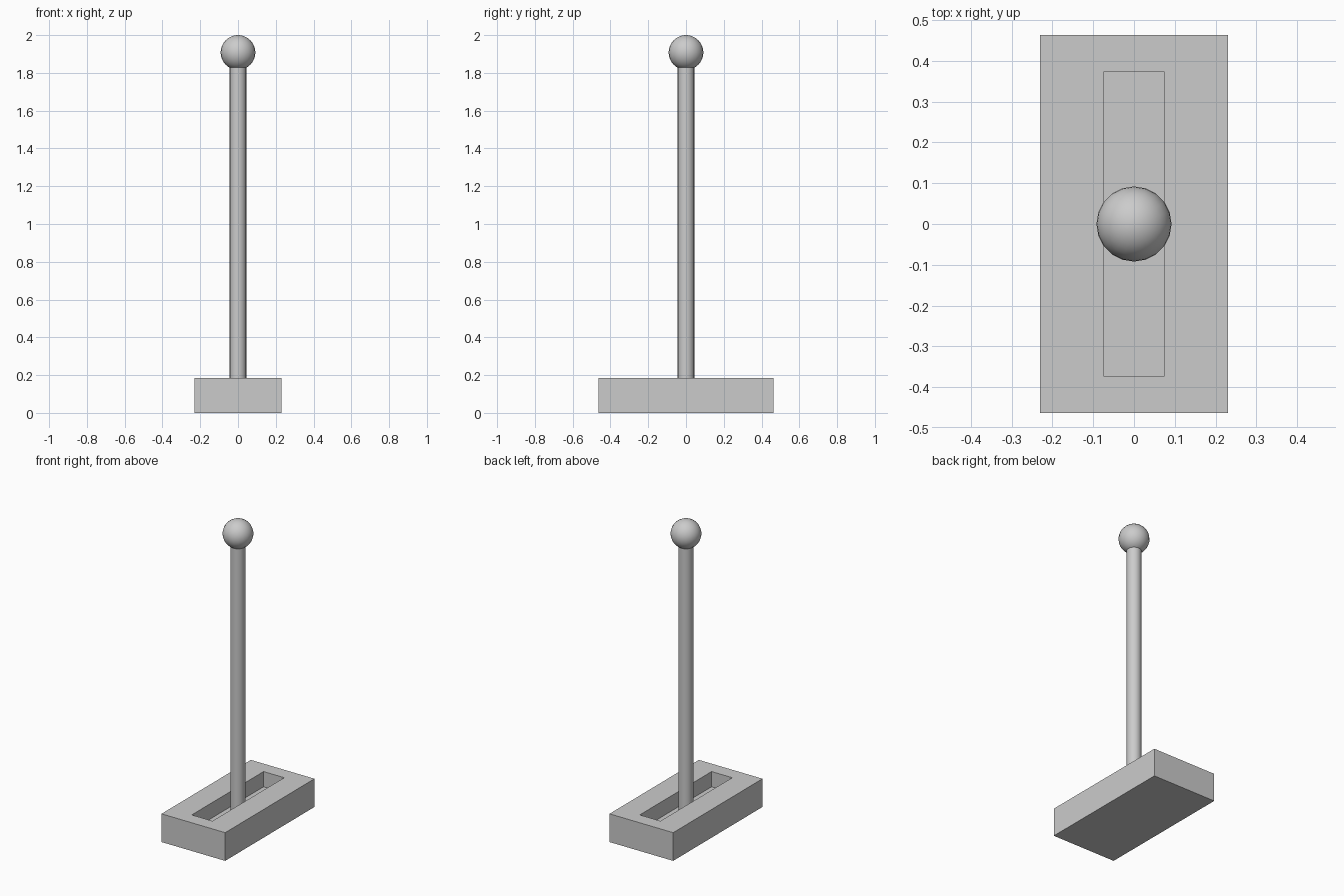
import bpy, bmesh

if "Cube" in bpy.data.objects:
    bpy.data.objects.remove(bpy.data.objects["Cube"])

W, L, H = 0.231, 0.463, 0.185      # base half width, half length, height
SW, SL, FLOOR = 0.075, 0.372, 0.085  # slot half width, half length, floor height
ROD_R, BALL_R = 0.044, 0.092


def finish(name, bm, smooth=False):
    bmesh.ops.recalc_face_normals(bm, faces=bm.faces)
    mesh = bpy.data.meshes.new(name)
    bm.to_mesh(mesh)
    bm.free()
    obj = bpy.data.objects.new(name, mesh)
    bpy.context.collection.objects.link(obj)
    if smooth:
        bpy.ops.object.select_all(action='DESELECT')
        obj.select_set(True)
        bpy.context.view_layer.objects.active = obj
        bpy.ops.object.shade_smooth_by_angle()
    return obj


# Base block with a recessed slot in its top
bm = bmesh.new()


def ring(w, l, z):
    return [bm.verts.new((x * w, y * l, z)) for x, y in ((-1, -1), (1, -1), (1, 1), (-1, 1))]


rings = [ring(W, L, 0), ring(W, L, H), ring(SW, SL, H), ring(SW, SL, FLOOR)]
for a, b in zip(rings, rings[1:]):
    for i in range(4):
        j = (i + 1) % 4
        bm.faces.new((a[i], a[j], b[j], b[i]))
bm.faces.new(rings[0])
bm.faces.new(rings[-1])
finish("base", bm)

# Lever rod standing on the slot floor
top = 2 - BALL_R
bm = bmesh.new()
bmesh.ops.create_cone(bm, cap_ends=True, segments=20, radius1=ROD_R, radius2=ROD_R, depth=top - FLOOR)
bmesh.ops.translate(bm, verts=bm.verts, vec=(0, 0, (top + FLOOR) / 2))
finish("lever_rod", bm, True)

# Round knob
bm = bmesh.new()
bmesh.ops.create_uvsphere(bm, u_segments=20, v_segments=16, radius=BALL_R)
bmesh.ops.translate(bm, verts=bm.verts, vec=(0, 0, top))
finish("knob", bm, True)
